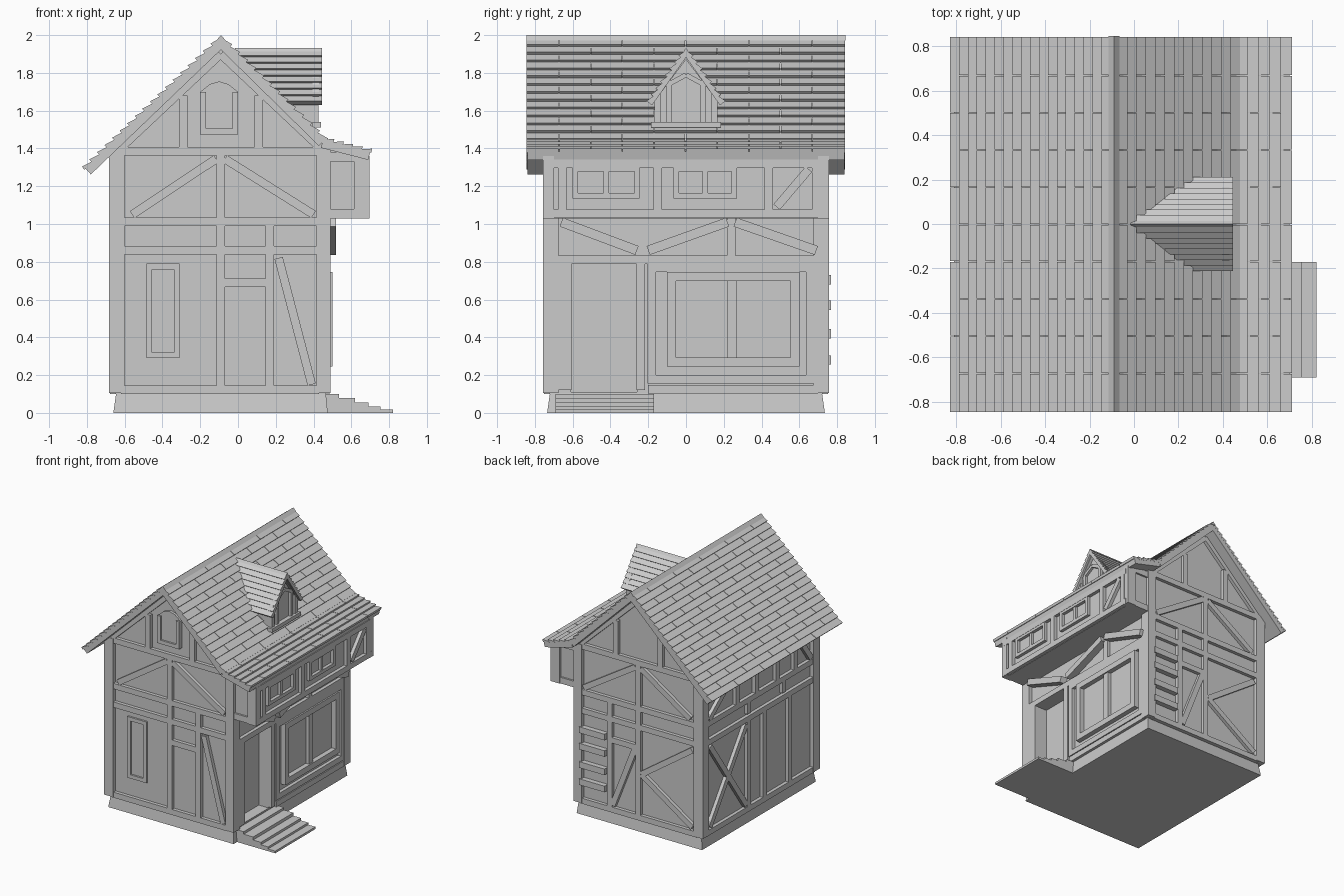
import bpy, bmesh, math
from mathutils import Vector as V

if "Cube" in bpy.data.objects:
    bpy.data.objects.remove(bpy.data.objects["Cube"])


def prism(bm, pts, vec):
    # extrude a planar outline along a vector
    a = [bm.verts.new(p) for p in pts]
    b = [bm.verts.new(V(p) + V(vec)) for p in pts]
    n = len(a)
    faces = [bm.faces.new(a), bm.faces.new(b[::-1])]
    faces += [bm.faces.new((a[i], b[i], b[(i + 1) % n], a[(i + 1) % n])) for i in range(n)]
    bmesh.ops.recalc_face_normals(bm, faces=faces)


def box(bm, x0, x1, y0, y1, z0, z1):
    prism(bm, [(x0, y0, z0), (x1, y0, z0), (x1, y1, z0), (x0, y1, z0)], (0, 0, z1 - z0))


def finish(bm, name):
    me = bpy.data.meshes.new(name)
    bm.to_mesh(me)
    bm.free()
    ob = bpy.data.objects.new(name, me)
    bpy.context.collection.objects.link(ob)
    return ob


# wall planes: origin, horizontal axis, outward normal
FACES = {
    'front': (V((0, -.725, 0)), V((1, 0, 0)), V((0, -1, 0))),
    'back': (V((0, .725, 0)), V((1, 0, 0)), V((0, 1, 0))),
    'right': (V((.46, 0, 0)), V((0, 1, 0)), V((1, 0, 0))),
    'left': (V((-.65, 0, 0)), V((0, 1, 0)), V((-1, 0, 0))),
    'jetty': (V((.668, 0, 0)), V((0, 1, 0)), V((1, 0, 0))),
    'dormer': (V((.405, 0, 0)), V((0, 1, 0)), V((1, 0, 0))),
}


def outline(bm, face, pts, d=.03):
    o, u, n = FACES[face]
    prism(bm, [o + u * a + V((0, 0, z)) - n * .01 for a, z in pts], n * (d + .01))


def bar(bm, face, u0, z0, u1, z1, w=.045, d=.028):
    # timber centred on a line drawn on the wall
    s = V((u1 - u0, z1 - z0)).normalized() * w / 2
    outline(bm, face, [(u0 - s.y, z0 + s.x), (u1 - s.y, z1 + s.x),
                       (u1 + s.y, z1 - s.x), (u0 + s.y, z0 - s.x)], d)


def frame(bm, face, u0, u1, z0, z1, w, d):
    h = w / 2
    for z in (z0 + h, z1 - h):
        bar(bm, face, u0, z, u1, z, w, d)
    for u in (u0 + h, u1 - h):
        bar(bm, face, u, z0 + w, u, z1 - w, w, d)


def timbers(name, face, bars, w=.045, d=.028):
    bm = bmesh.new()
    for b in bars:
        bar(bm, face, *b, w, d)
    return finish(bm, name)


# plinth with tapered sides
bm = bmesh.new()
box(bm, -.66, .475, -.735, .735, 0, .105)
for v in bm.verts:
    if v.co.z > .05:
        v.co.x += .015 if v.co.x < 0 else -.01
        v.co.y *= .98
finish(bm, 'plinth')

# plastered body with a recessed doorway
bm = bmesh.new()
prism(bm, [(x, -.725, z) for x, z in
           [(-.65, .1), (.46, .1), (.46, 1.41), (-.09, 1.94), (-.65, 1.40)]], (0, 1.45, 0))
body = finish(bm, 'walls')
bm = bmesh.new()
box(bm, .37, .6, -.61, -.26, .11, .79)
cut = finish(bm, 'doorway_cutter')
cut.hide_render = True
cut.hide_viewport = True
m = body.modifiers.new('doorway', 'BOOLEAN')
m.object = cut
m.solver = 'EXACT'

# upper storey projecting on the right
bm = bmesh.new()
prism(bm, [(x, -.735, z) for x, z in
           [(.44, 1.03), (.668, 1.03), (.668, 1.36), (.44, 1.42)]], (0, 1.47, 0))
finish(bm, 'jetty')

# corner posts
bm = bmesh.new()
for s in (-1, 1):
    for x0, x1 in ((-.682, -.60), (.415, .49)):
        y0, y1 = sorted((s * .675, s * .757))
        box(bm, x0, x1, y0, y1, .105, 1.40)
    y0, y1 = sorted((s * .70, s * .757))
    box(bm, .615, .695, y0, y1, 1.03, 1.36)
    y0, y1 = sorted((s * .72, s * .75))
    box(bm, .48, .65, y0, y1, 1.03, 1.08)
    box(bm, .48, .65, y0, y1, 1.33, 1.38)
finish(bm, 'corner_posts')

# framing shared by both gable ends
common = [(-.62, z, .43, z) for z in (.122, .86, 1.012, 1.385)]
common += [(-.092, .14, -.092, .84), (.167, .14, .167, .84), (-.092, .88, -.092, 1.0),
           (.167, .88, .167, 1.0), (-.092, 1.03, -.092, 1.37), (-.56, 1.05, -.115, 1.345),
           (-.07, 1.345, .40, 1.05), (-.29, 1.40, -.29, 1.68), (.11, 1.40, .11, 1.68),
           (-.64, 1.385, -.092, 1.90), (.455, 1.385, -.092, 1.90)]
timbers('front_timbers', 'front', common + [(.215, .82, .39, .15), (-.07, .69, .15, .69)])
timbers('back_timbers', 'back', common + [(-.07, .69, .15, .69), (.14, .16, -.06, .67),
        (-.12, .48, -.58, .80), (-.12, .48, -.58, .17)])
timbers('back_shelves', 'back', [(.20, z, .43, z) for z in (.28, .42, .57, .705)], .05, .042)

# left wall framing
timbers('left_timbers', 'left',
        [(-.70, z, .70, z) for z in (.122, .86, 1.012, 1.31)] +
        [(y, .14, y, .84) for y in (.15, -.05, -.38)] +
        [(y, 1.03, y, 1.30) for y in (.30, .05, -.22, -.45)] +
        [(.65, .16, .18, .82), (.65, .82, .18, .16), (.66, 1.04, .34, 1.29),
         (-.66, 1.04, -.48, 1.29), (.15, .9, .15, 1), (-.3, .9, -.3, 1)])

# right wall framing and braces below the jetty
timbers('right_timbers', 'right',
        [(-.70, .812, .72, .812), (-.20, .125, .70, .125), (-.67, .12, -.67, .8),
         (-.63, .12, -.63, .8), (-.24, .12, -.24, .8), (.70, .12, .70, .8),
         (.24, .83, .24, 1.03)])
timbers('jetty_braces', 'right',
        [(-.66, 1.01, -.26, .86), (-.20, .86, .22, 1.01), (.26, 1.01, .69, .86)], .05, .06)

# jetty framing
timbers('jetty_timbers', 'jetty',
        [(-.73, 1.055, .73, 1.055), (-.73, 1.32, .73, 1.32)] +
        [(y, 1.07, y, 1.31) for y in (-.655, -.15, .437, .69)] + [(.48, 1.09, .65, 1.29)])

# jetty casements
bm = bmesh.new()
for a, b in ((-.60, -.245), (-.065, .27)):
    frame(bm, 'jetty', a, b, 1.135, 1.305, .028, .026)
    c = (a + b) / 2
    bar(bm, 'jetty', c, 1.16, c, 1.28, .028, .02)
finish(bm, 'jetty_windows')

# large shop window
bm = bmesh.new()
frame(bm, 'right', -.205, .68, .155, .79, .045, .028)
frame(bm, 'right', -.10, .60, .245, .745, .048, .04)
bar(bm, 'right', .245, .28, .245, .71, .05, .03)
finish(bm, 'shop_window')

# front window and gable window with pointed head
bm = bmesh.new()
frame(bm, 'front', -.485, -.31, .29, .79, .03, .015)
outline(bm, 'front', [(-.20, 1.475), (0, 1.475), (0, 1.70), (-.05, 1.74),
                      (-.10, 1.755), (-.15, 1.74), (-.20, 1.70)], .02)
bar(bm, 'front', -.20, 1.49, 0, 1.49, .03, .035)
for u in (-.185, -.015):
    bar(bm, 'front', u, 1.49, u, 1.70, .03, .035)
finish(bm, 'front_windows')

# entrance steps
bm = bmesh.new()
for x, z in ((.535, .10), (.62, .08), (.69, .055), (.755, .035), (.82, .018)):
    box(bm, .44, x, -.69, -.17, 0, z)
finish(bm, 'entrance_steps')


def slope(bm, p0, p1, n, t, width=.335, deck=.045):
    # overlapping tile courses running along y, over a solid deck
    p0, p1 = V(p0), V(p1)
    d = (p1 - p0) / n
    up = V((-d.z, 0, d.x)).normalized()
    up = up if up.z > 0 else -up
    prism(bm, [p0, p1, p1 - up * deck, p0 - up * deck], (0, 1.68, 0))
    for i in range(n):
        a, b = p0 + d * i, p0 + d * (i + 1.12)
        edges = [-.845]
        y = -.67 + (i % 2) * width / 2
        while y < .8:
            edges.append(y)
            y += width
        edges.append(.845)
        for y0, y1 in zip(edges, edges[1:]):
            shift = V((0, y0 + .84, 0))
            prism(bm, [q + shift for q in (a, b + up * t, b - up * .003, a - up * .01)],
                  (0, y1 - y0 - .004, 0))


# main roof: two steep slopes and a flatter flare over the jetty
bm = bmesh.new()
slope(bm, (-.09, -.84, 1.985), (-.81, -.84, 1.295), 18, .018)
slope(bm, (-.09, -.84, 1.985), (.46, -.84, 1.445), 13, .018)
slope(bm, (.45, -.84, 1.447), (.70, -.84, 1.383), 5, .018)
prism(bm, [(-.115, -.845, 1.972), (-.09, -.845, 2.0), (-.065, -.845, 1.972)], (0, 1.69, 0))
finish(bm, 'main_roof')

# dormer body
bm = bmesh.new()
prism(bm, [(.405, y, z) for y, z in
           [(-.165, 1.46), (.165, 1.46), (.165, 1.68), (0, 1.90), (-.165, 1.68)]], (-.4, 0, 0))
finish(bm, 'dormer_walls')

# dormer window and trim
bm = bmesh.new()
bar(bm, 'dormer', -.185, 1.525, .185, 1.525, .03, .035)
for s in (-1, 1):
    bar(bm, 'dormer', s * .15, 1.52, s * .15, 1.69, .035, .02)
    bar(bm, 'dormer', s * .09, 1.53, s * .09, 1.74, .025, .02)
    bar(bm, 'dormer', s * .10, 1.735, 0, 1.79, .025, .02)
    bar(bm, 'dormer', s * .17, 1.67, 0, 1.895, .03, .025)
finish(bm, 'dormer_window')

# dormer roof: stepped courses dying into the main slope
bm = bmesh.new()
n = 8
for s in (-1, 1):
    d = V((0, s * .195 / n, -.275 / n))
    up = V((0, s * .81, .58))
    for i in range(n):
        a = V((.445, 0, 1.92)) + d * i
        b = a + d * 1.1
        start = 1.91 - b.z - .06
        prism(bm, [a, b + up * .016, b - up * .022, a - up * .022], (start - .445, 0, 0))
prism(bm, [(.445, -.014, 1.912), (.445, 0, 1.932), (.445, .014, 1.912)], (-.46, 0, 0))
finish(bm, 'dormer_roof')
